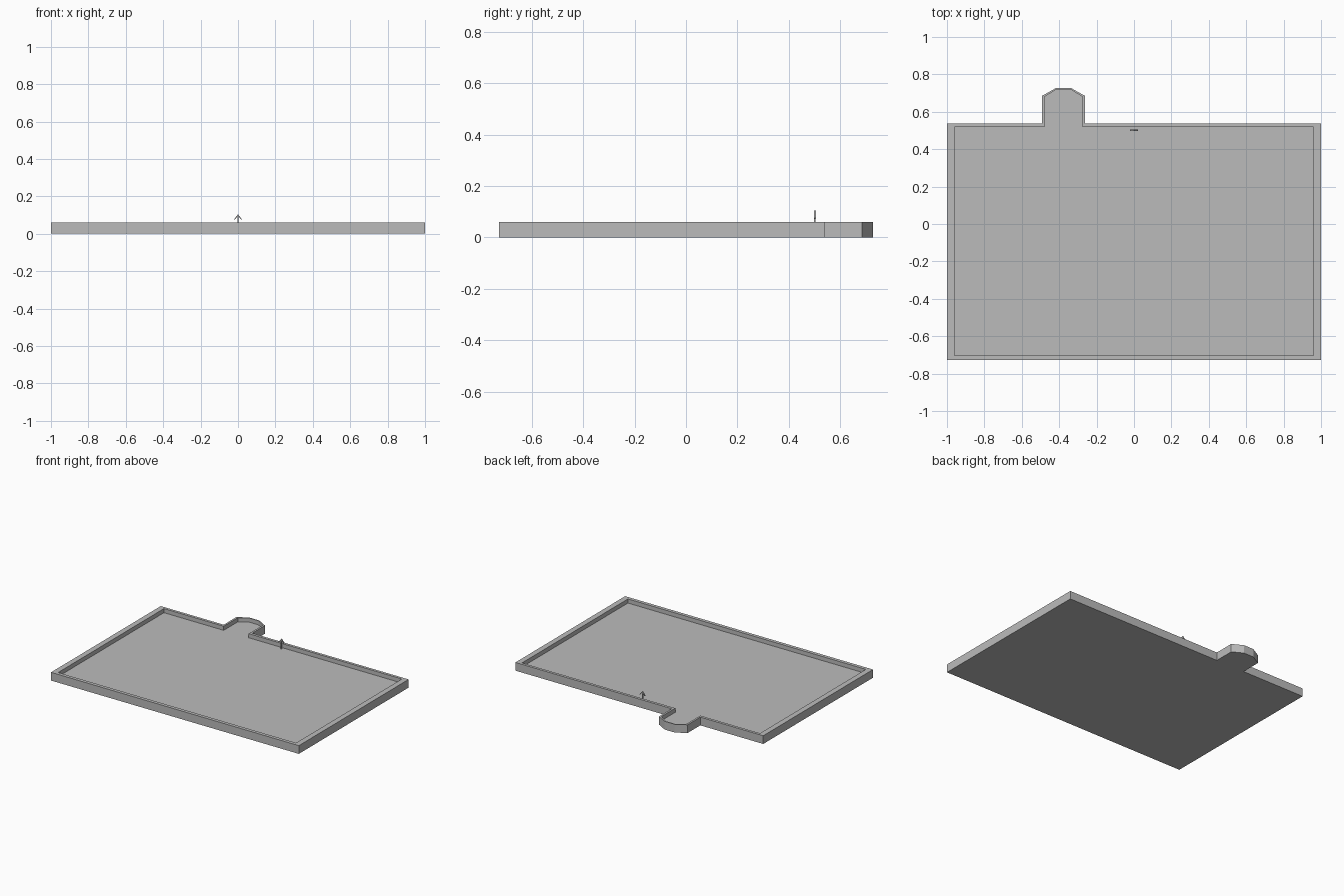
import bpy, bmesh

if "Cube" in bpy.data.objects:
    bpy.data.objects.remove(bpy.data.objects["Cube"])

grey = bpy.data.materials.new("mid grey")
grey.diffuse_color = (0.5, 0.5, 0.5, 1)
grey.use_nodes = True
grey.node_tree.nodes["Principled BSDF"].inputs["Base Color"].default_value = grey.diffuse_color


def finish(name, bm):
    bmesh.ops.recalc_face_normals(bm, faces=bm.faces[:])
    me = bpy.data.meshes.new(name)
    bm.to_mesh(me)
    bm.free()
    me.materials.append(grey)
    ob = bpy.data.objects.new(name, me)
    bpy.context.collection.objects.link(ob)
    return ob


def outline(half_x, y0, y1, tab_half, tab_side_y, tip_half, tip_y):
    """Rectangle with a chamfered tab on its back edge, anticlockwise."""
    c = -0.377
    return [(-half_x, y0), (half_x, y0), (half_x, y1),
            (c + tab_half, y1), (c + tab_half, tab_side_y), (c + tip_half, tip_y),
            (c - tip_half, tip_y), (c - tab_half, tab_side_y), (c - tab_half, y1),
            (-half_x, y1)]


# Tray: base, outer wall, rim, inner wall and recessed floor
TOP, FLOOR = 0.06, 0.03
outer = outline(1.0, -0.727, 0.538, 0.115, 0.685, 0.04, 0.727)
inner = outline(0.96, -0.702, 0.518, 0.101, 0.68, 0.037, 0.72)
bm = bmesh.new()
rings = [[bm.verts.new((x, y, z)) for x, y in pts]
         for pts, z in ((outer, 0), (outer, TOP), (inner, TOP), (inner, FLOOR))]
for a, b in zip(rings, rings[1:]):
    for i in range(len(a)):
        j = (i + 1) % len(a)
        bm.faces.new((a[i], a[j], b[j], b[i]))
bm.faces.new(rings[0][::-1])
bm.faces.new(rings[-1])
finish("tray", bm)


def plate(name, profile, y, thick):
    """Front-view profile extruded along y."""
    bm = bmesh.new()
    f = bm.faces.new([bm.verts.new((x, y - thick / 2, z)) for x, z in profile])
    r = bmesh.ops.extrude_face_region(bm, geom=[f])
    verts = [v for v in r["geom"] if isinstance(v, bmesh.types.BMVert)]
    bmesh.ops.translate(bm, verts=verts, vec=(0, thick, 0))
    return finish(name, bm)


# Small marker: chevron head on a stem
plate("marker_head", [(-0.022, 0.076), (0, 0.104), (0.022, 0.076),
                      (0.018, 0.074), (0, 0.096), (-0.018, 0.074)], 0.501, 0.008)
plate("marker_stem", [(-0.004, FLOOR), (0.004, FLOOR), (0.004, 0.094),
                      (0, 0.099), (-0.004, 0.094)], 0.501, 0.006)
